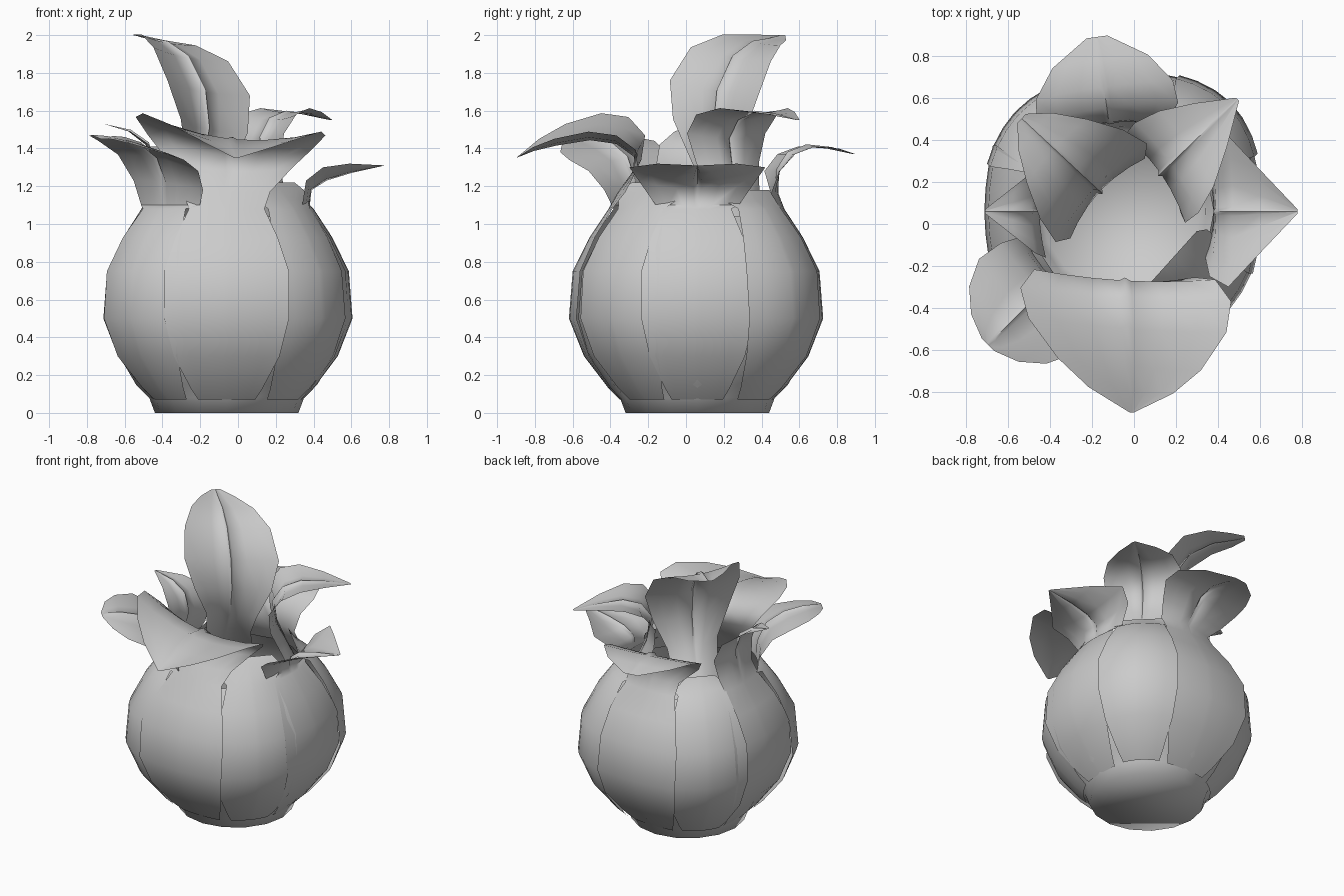
import bpy
import bmesh
from math import sin, cos, radians, tau

if "Cube" in bpy.data.objects:
    bpy.data.objects.remove(bpy.data.objects["Cube"])

# One plain grey material
grey = bpy.data.materials.new("plain_grey")
grey.use_nodes = True
colour = (0.6, 0.6, 0.6, 1)
grey.diffuse_color = colour
grey.node_tree.nodes["Principled BSDF"].inputs["Base Color"].default_value = colour

CX, CY = -0.06, 0.06
COLUMNS = (-1, -0.7, -0.35, -0.06, 0, 0.06, 0.35, 0.7, 1)

# Bulb part of a petal: radius, height, half width, inward bow of the edges
BULB = [(.41, .07, .15, .03), (.47, .13, .19, .04), (.6, .3, .28, .07),
        (.68, .5, .33, .1), (.66, .75, .33, .1), (.57, .93, .27, .07),
        (.47, 1.08, .2, .05)]


def finish(bm, name, angle):
    mesh = bpy.data.meshes.new(name)
    bm.to_mesh(mesh)
    bm.free()
    mesh.materials.append(grey)
    obj = bpy.data.objects.new(name, mesh)
    bpy.context.collection.objects.link(obj)
    bpy.ops.object.select_all(action="DESELECT")
    obj.select_set(True)
    bpy.context.view_layer.objects.active = obj
    bpy.ops.object.shade_smooth_by_angle(angle=radians(angle))


def skin(bm, rings, closed=False):
    for low, high in zip(rings, rings[1:]):
        n = len(low)
        for i in range(n if closed else n - 1):
            j = (i + 1) % n
            bm.faces.new((low[i], low[j], high[j], high[i]))


def petal(name, angle, lip, scale=1.0, width=1.0, cup=0.4, bulb=True,
          tilt=0.0, lift=0.0, skew=0.0, bow=0.04, rib=0.018, lean=0.0):
    """Sweep a cupped strip up the bulb and out along a curled lip."""
    bm = bmesh.new()
    rows = []
    if bulb:
        rows = [(r * scale, z, w * width, b * cup, 0) for r, z, w, b in BULB]
    count = len(lip) - 1
    for i, (r, z, w) in enumerate(lip):
        t = i / count
        rows.append((r, z, w, bow * (1 - t), sin(t * tau / 2)))
    rings = []
    for r, z, w, b, k in rows:
        a = radians(angle + (lean if k else 0))
        ring = []
        for u in COLUMNS:
            ridge = rib * k if u == 0 else 0
            rr = r - b * u * u - ridge + k * skew * u
            zz = z + k * (tilt * u + lift * u * u) + ridge * 0.7
            ring.append(bm.verts.new((CX + rr * cos(a) - w * u * sin(a),
                                      CY + rr * sin(a) + w * u * cos(a), zz)))
        rings.append(ring)
    skin(bm, rings)
    finish(bm, name, 60)


# Bulb core with a flat foot, open at the top
bm = bmesh.new()
profile = [(.38, 0), (.41, .08), (.48, .15), (.58, .32), (.63, .5),
           (.61, .75), (.52, .93), (.44, 1.04)]
rings = [[bm.verts.new((CX + r * cos(i * tau / 16), CY + r * sin(i * tau / 16), z))
          for i in range(16)] for r, z in profile]
skin(bm, rings, closed=True)
bm.faces.new(list(reversed(rings[0])))
finish(bm, "bulb_core", 120)

# Outer petals
petal("front_petal", 270,
      [(.42, 1.17, .23), (.34, 1.28, .33), (.33, 1.36, .43), (.42, 1.43, .5),
       (.56, 1.45, .47), (.74, 1.42, .34), (.86, 1.39, .2), (.96, 1.35, .01)],
      tilt=-.05, lift=.09, skew=.06, lean=3)
petal("right_petal", 0,
      [(.44, 1.1, .22), (.45, 1.18, .31), (.53, 1.23, .36), (.66, 1.27, .21),
       (.84, 1.31, .01)], scale=.98, width=.9, lift=.07)
petal("back_petal", 90,
      [(.43, 1.16, .2), (.43, 1.28, .28), (.5, 1.37, .34), (.6, 1.41, .33),
       (.73, 1.4, .23), (.84, 1.37, .05)], scale=.98, lean=8)
petal("left_petal", 180,
      [(.42, 1.16, .19), (.39, 1.3, .22), (.43, 1.42, .2), (.52, 1.49, .12),
       (.65, 1.53, .01)], scale=.96, width=.95)

# Petals tucked between the outer ones
petal("front_left_petal", 225,
      [(.46, 1.1, .22), (.47, 1.22, .26), (.54, 1.35, .3), (.66, 1.42, .32),
       (.78, 1.45, .26), (.86, 1.46, .16), (.9, 1.45, .04)],
      scale=1.08, width=.8, cup=.8, tilt=-.05, lift=-.03)
petal("front_right_petal", 318,
      [(.43, 1.13, .21), (.38, 1.18, .21), (.33, 1.22, .17)],
      scale=1.02, width=.82, cup=.7, rib=0)
petal("back_left_petal", 137, [(.44, 1.1, .18), (.38, 1.18, .1)],
      scale=1.02, width=.82, cup=.7, rib=0)
petal("back_right_petal", 45, [(.44, 1.12, .19), (.38, 1.18, .16)],
      scale=1.08, width=.8, cup=.8, rib=0)

# Inner petals rising from the mouth of the bulb
petal("tall_inner_petal", 137,
      [(.42, .98, .18), (.29, 1.15, .15), (.19, 1.3, .17), (.14, 1.5, .26),
       (.17, 1.7, .32), (.29, 1.88, .29), (.44, 1.96, .21), (.57, 1.98, .12),
       (.65, 2.0, .03)],
      bulb=False, bow=.08, tilt=.04, lift=.02)
petal("short_inner_petal", 44,
      [(.43, .98, .18), (.35, 1.15, .16), (.28, 1.3, .2), (.26, 1.45, .25),
       (.33, 1.55, .26), (.45, 1.59, .22), (.6, 1.58, .13), (.77, 1.55, .01)],
      bulb=False, bow=.07, lift=.03, skew=.04)
